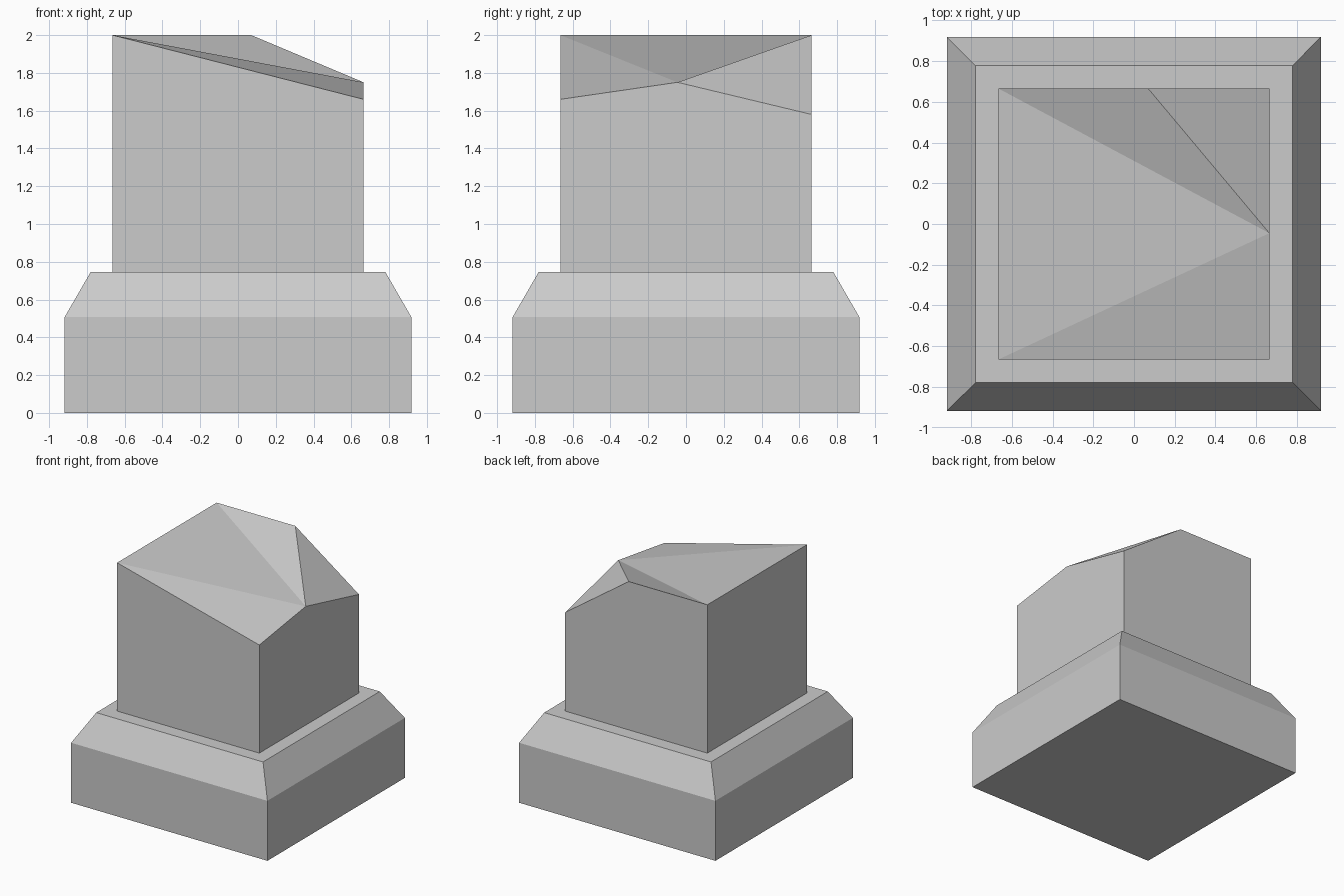
import bpy, bmesh

if "Cube" in bpy.data.objects:
    bpy.data.objects.remove(bpy.data.objects["Cube"])


def new_object(name, bm):
    bmesh.ops.recalc_face_normals(bm, faces=bm.faces)
    mesh = bpy.data.meshes.new(name)
    bm.to_mesh(mesh)
    bm.free()
    obj = bpy.data.objects.new(name, mesh)
    bpy.context.collection.objects.link(obj)
    return obj


def square(bm, h, z):
    return [bm.verts.new((sx * h, sy * h, z))
            for sx, sy in ((-1, -1), (1, -1), (1, 1), (-1, 1))]


# Plinth: square block with a sloped upper edge
bm = bmesh.new()
rings = [square(bm, h, z) for h, z in ((0.918, 0), (0.918, 0.507), (0.78, 0.746))]
for lo, hi in zip(rings, rings[1:]):
    for i in range(4):
        j = (i + 1) % 4
        bm.faces.new((lo[i], lo[j], hi[j], hi[i]))
bm.faces.new(rings[0])
bm.faces.new(rings[-1])
new_object("plinth", bm)

# Broken shaft: square column with a slanted, chipped top
S = 0.665
bm = bmesh.new()
b = square(bm, S, 0.746)
fl, fr, chip_side, br, chip_back, bl = [bm.verts.new(p) for p in (
    (-S, -S, 2.0), (S, -S, 1.66), (S, -0.045, 1.75),
    (S, S, 1.58), (0.07, S, 2.0), (-S, S, 2.0))]
for face in (
        b,
        (b[0], b[1], fr, fl),                       # front
        (b[1], b[2], br, chip_side, fr),            # right
        (b[2], b[3], bl, chip_back, br),            # back
        (b[3], b[0], fl, bl),                       # left
        (fl, fr, chip_side),                        # slanted top
        (fl, chip_side, bl),
        (bl, chip_side, chip_back),
        (chip_side, br, chip_back)):                # chipped corner
    bm.faces.new(face)
new_object("broken_shaft", bm)
